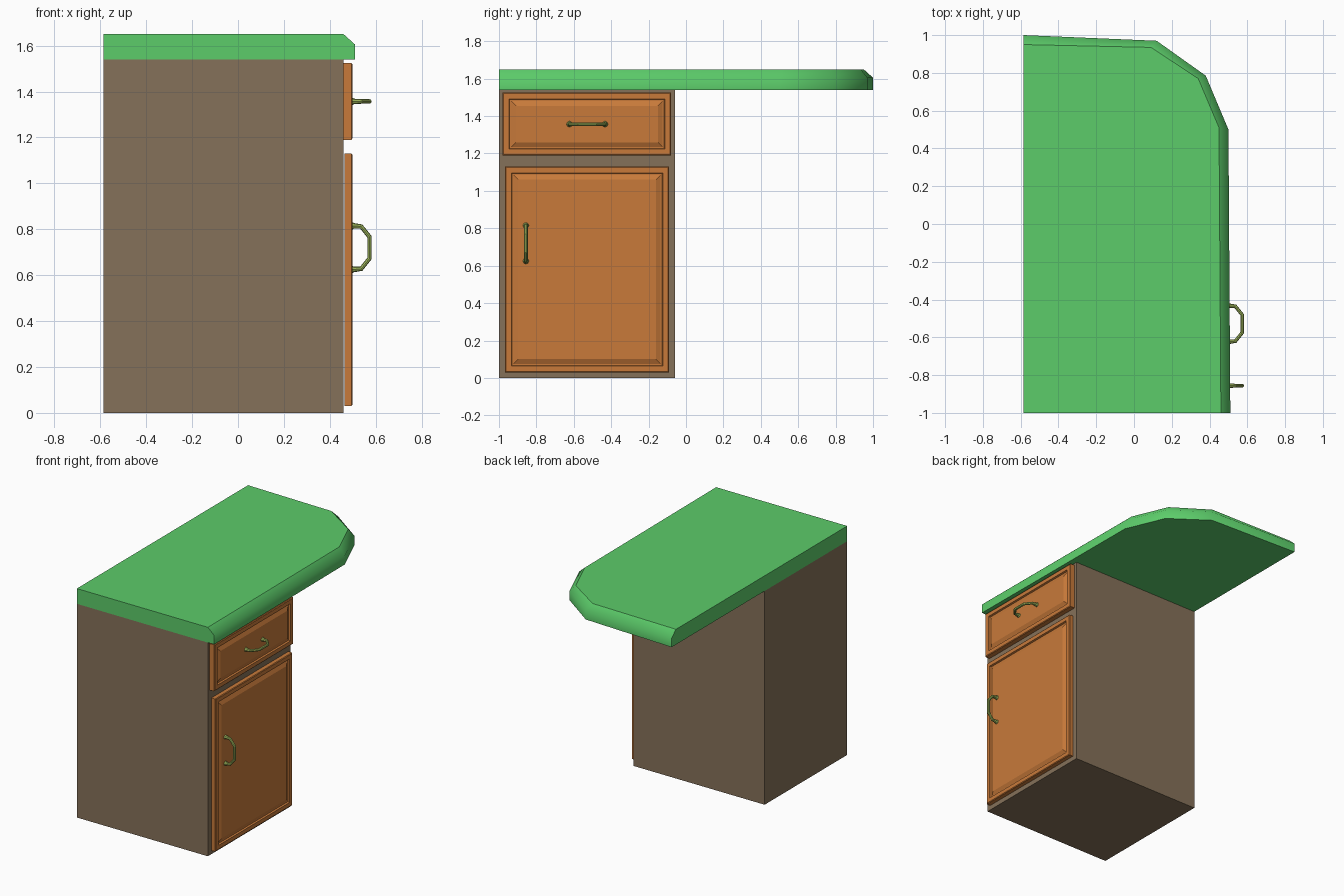
import bpy, bmesh
from mathutils import Vector

if "Cube" in bpy.data.objects:
    bpy.data.objects.remove(bpy.data.objects["Cube"])


def material(name, rgb):
    m = bpy.data.materials.new(name)
    m.diffuse_color = (*rgb, 1)
    m.use_nodes = True
    m.node_tree.nodes["Principled BSDF"].inputs["Base Color"].default_value = m.diffuse_color
    return m


GREEN = material("counter_green", (0.107, 0.604, 0.144))
BROWN = material("cabinet_brown", (0.235, 0.165, 0.100))
ORANGE = material("door_orange", (0.578, 0.195, 0.042))
OLIVE = material("handle_olive", (0.352, 0.479, 0.110))


def add_object(name, bm, mat):
    bmesh.ops.recalc_face_normals(bm, faces=bm.faces)
    me = bpy.data.meshes.new(name)
    bm.to_mesh(me)
    bm.free()
    me.materials.append(mat)
    ob = bpy.data.objects.new(name, me)
    bpy.context.collection.objects.link(ob)
    return ob


def loft(bm, rings):
    """Skin a stack of equal-length rings and cap both ends."""
    loops = [[bm.verts.new(p) for p in r] for r in rings]
    n = len(loops[0])
    for a, b in zip(loops, loops[1:]):
        for i in range(n):
            j = (i + 1) % n
            bm.faces.new((a[i], a[j], b[j], b[i]))
    bm.faces.new(loops[0])
    bm.faces.new(loops[-1])


def rect(x, y0, y1, z0, z1, d=0.0):
    return [(x, y0 + d, z0 + d), (x, y1 - d, z0 + d),
            (x, y1 - d, z1 - d), (x, y0 + d, z1 - d)]


# Cabinet body
bm = bmesh.new()
loft(bm, [rect(-0.585, -1, -0.06, 0, 1.54), rect(0.46, -1, -0.06, 0, 1.54)])
add_object("cabinet_body", bm, BROWN)

# Countertop with rounded far corner and chamfered rim
outer = [(-0.585, -1), (0.51, -1), (0.50, 0.50), (0.38, 0.785), (0.12, 0.97), (-0.585, 1.0)]
inner = [(-0.585, -1), (0.46, -1), (0.45, 0.51), (0.34, 0.77), (0.09, 0.935), (-0.585, 0.95)]
bm = bmesh.new()
loft(bm, [[(x, y, z) for x, y in pts]
          for pts, z in ((outer, 1.54), (outer, 1.605), (inner, 1.65))])
bmesh.ops.recalc_face_normals(bm, faces=bm.faces)
# Only the rim is smooth; the top, underside and straight cut sides stay flat
for f in bm.faces:
    n = f.normal
    f.smooth = abs(n.z) < 0.95 and n.x > -0.9 and n.y > -0.9
for e in bm.edges:
    e.smooth = all(f.smooth for f in e.link_faces)
add_object("countertop", bm, GREEN)


# Drawer front and door: raised frame, groove, and raised panel
def panel(name, x0, x1, y0, y1, z0, z1):
    bm = bmesh.new()
    loft(bm, [rect(x, y0, y1, z0, z1, d) for x, d in (
        (x0, 0), (x1 - 0.004, 0), (x1, 0.005), (x1, 0.033),
        (x1 - 0.012, 0.037), (x1 - 0.012, 0.045), (x1, 0.07))])
    add_object(name, bm, ORANGE)


panel("drawer_front", 0.46, 0.498, -0.98, -0.08, 1.19, 1.525)
panel("door", 0.465, 0.498, -0.967, -0.09, 0.03, 1.13)


# Bow handles with flared feet
def handle(name, centre, along):
    path = [(0.496, -0.095, 1.7), (0.506, -0.095, 1.2), (0.537, -0.092, 1),
            (0.573, -0.047, 1), (0.573, 0.047, 1), (0.537, 0.092, 1),
            (0.506, 0.095, 1.2), (0.496, 0.095, 1.7)]
    cu = bpy.data.curves.new(name, 'CURVE')
    cu.dimensions = '3D'
    cu.bevel_depth = 0.010
    cu.bevel_resolution = 2
    cu.use_fill_caps = True
    sp = cu.splines.new('POLY')
    sp.points.add(len(path) - 1)
    for p, (x, t, r) in zip(sp.points, path):
        p.co = (*(Vector((x, *centre)) + t * Vector(along)), 1)
        p.radius = r
    cu.materials.append(OLIVE)
    ob = bpy.data.objects.new(name, cu)
    bpy.context.collection.objects.link(ob)
    bpy.ops.object.select_all(action='DESELECT')
    ob.select_set(True)
    bpy.context.view_layer.objects.active = ob
    bpy.ops.object.convert(target='MESH')
    bpy.ops.object.shade_smooth_by_angle()


handle("drawer_handle", (-0.528, 1.357), (0, 1, 0))
handle("door_handle", (-0.856, 0.72), (0, 0, 1))
